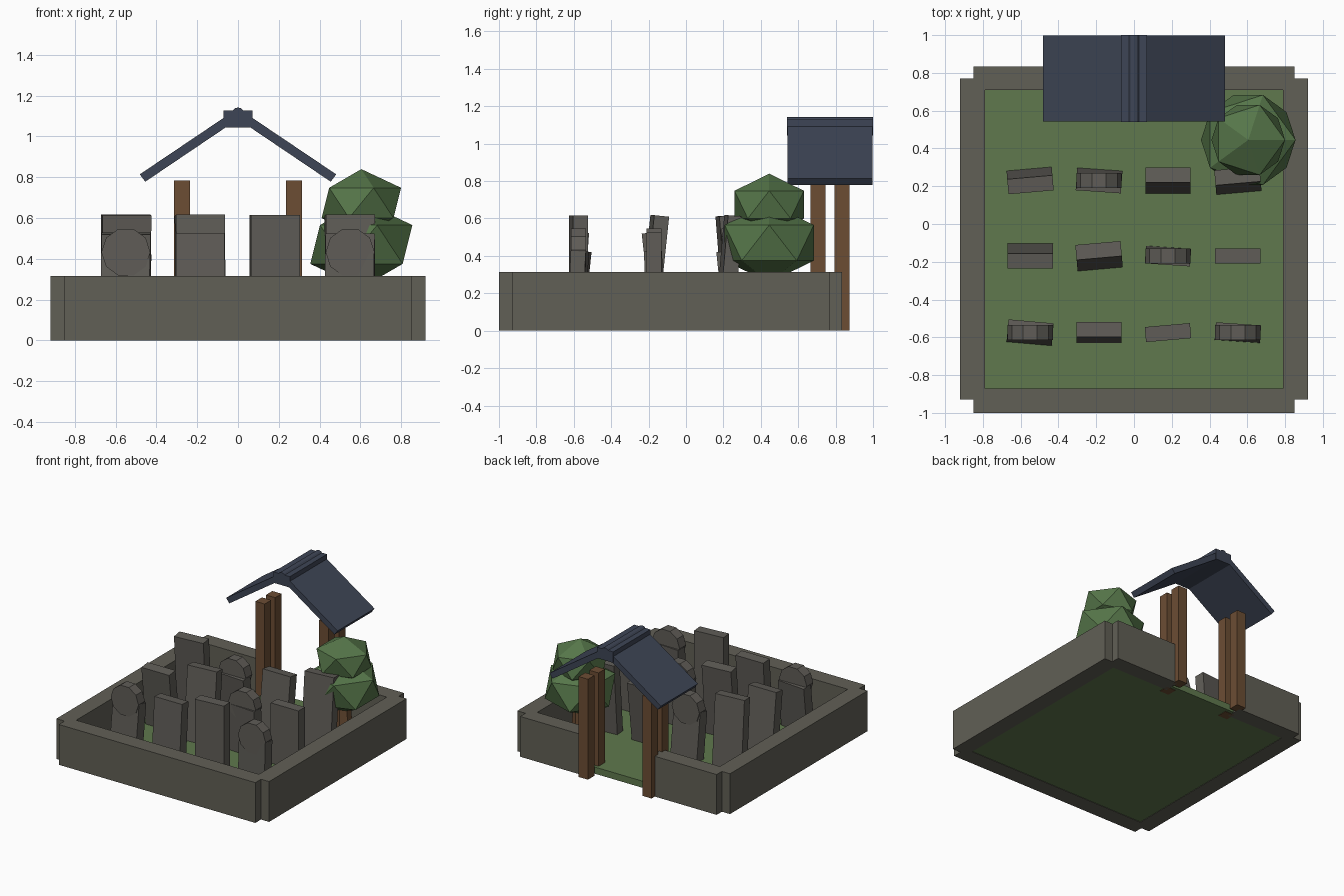
import bpy, bmesh, math
from mathutils import Matrix, Vector

if "Cube" in bpy.data.objects:
    bpy.data.objects.remove(bpy.data.objects["Cube"])


def material(name, rgb):
    m = bpy.data.materials.new(name)
    m.diffuse_color = (*rgb, 1)
    m.use_nodes = True
    m.node_tree.nodes["Principled BSDF"].inputs["Base Color"].default_value = m.diffuse_color
    return m


WALL = material("wall stone", (0.12, 0.115, 0.092))
GRAVE = material("grave stone", (0.115, 0.108, 0.095))
GRASS = material("grass", (0.115, 0.19, 0.075))
LEAF = material("leaf green", (0.092, 0.18, 0.067))
ROOF = material("slate blue", (0.048, 0.06, 0.092))
WOOD = material("wood", (0.15, 0.075, 0.034))


def finish(name, bm, mat):
    bmesh.ops.recalc_face_normals(bm, faces=bm.faces)
    me = bpy.data.meshes.new(name)
    bm.to_mesh(me)
    bm.free()
    me.materials.append(mat)
    ob = bpy.data.objects.new(name, me)
    bpy.context.collection.objects.link(ob)
    return ob


def box(name, mat, x, y, z, rx=0, rz=0):
    """Box from (min, max) ranges, turned about its own centre (degrees)."""
    bm = bmesh.new()
    size = [r[1] - r[0] for r in (x, y, z)]
    bmesh.ops.create_cube(bm, size=1, matrix=Matrix.Diagonal((*size, 1)))
    ob = finish(name, bm, mat)
    ob.location = [(r[0] + r[1]) / 2 for r in (x, y, z)]
    ob.rotation_euler = (math.radians(rx), 0, math.radians(rz))
    return ob


def prism_y(name, mat, pts, y0, y1):
    """Extrude an (x, z) profile along y."""
    bm = bmesh.new()
    f = bm.faces.new([bm.verts.new((x, y0, z)) for x, z in pts])
    ext = bmesh.ops.extrude_face_region(bm, geom=[f])
    for v in ext["geom"]:
        if isinstance(v, bmesh.types.BMVert):
            v.co.y = y1
    return finish(name, bm, mat)


def ngon(x, z, r, n):
    return [(x + r * math.cos(2 * math.pi * i / n),
             z + r * math.sin(2 * math.pi * i / n)) for i in range(n)]


# ground and walls
H = 0.315
box("grass_ground", GRASS, (-0.85, 0.85), (-0.93, 0.77), (0.003, 0.055))
box("front_wall", WALL, (-0.85, 0.85), (-1.0, -0.87), (0, H))
for s, side in ((-1, "left"), (1, "right")):
    box(side + "_wall", WALL, sorted((s * 0.79, s * 0.92)), (-0.93, 0.77), (0, H))
    box(side + "_back_wall", WALL, sorted((s * 0.29, s * 0.85)), (0.71, 0.835), (0, H))
    # gate posts
    for y, end in ((0.705, "inner"), (0.835, "outer")):
        box(f"{side}_{end}_gate_post", WOOD, sorted((s * 0.235, s * 0.315)),
            (y - 0.04, y + 0.04), (0, 0.785))
    # roof slope
    prism_y(side + "_roof_slope", ROOF,
            [(s * 0.455, 0.778), (s * 0.482, 0.814), (s * 0.02, 1.125), (0, 1.085)],
            0.542, 0.998)

# roof ridge
box("roof_ridge", ROOF, (-0.07, 0.07), (0.54, 1.0), (1.043, 1.128))
prism_y("ridge_roll", ROOF, ngon(0, 1.11, 0.032, 12), 0.54, 1.0)

# gravestones: (lean, turn) in degrees for each row and column, three kinds in turn
cols = (-0.55, -0.185, 0.18, 0.55)
rows = (-0.575, -0.17, 0.23)
poses = [[(-6, -5), (-4, 0), (0, 5), (-2, -4)],
         [(6.5, 0), (-6, 5), (2, -4), (0, 0)],
         [(4.5, 5), (6, -4), (-7, 0), (-5, 5)]]
for r, y in enumerate(rows):
    for c, x in enumerate(cols):
        kind = (r * 4 + c) % 3
        top = (0.425, 0.525, 0.615)[kind]
        lean, turn = poses[r][c]
        box(f"gravestone_{r}_{c}", GRAVE, (x - 0.12, x + 0.12),
            (y - 0.04, y + 0.04), (0.045, top), lean, turn)
        if kind == 0:
            prism_y(f"gravestone_round_top_{r}_{c}", GRAVE,
                    ngon(x, 0.432, 0.12, 10), y - 0.04, y + 0.04)

# tree
TX, TY = 0.605, 0.445
bm = bmesh.new()
bmesh.ops.create_cone(bm, cap_ends=True, segments=6, radius1=0.06, radius2=0.05,
                      depth=0.38, matrix=Matrix.Translation((TX, TY, 0.23)))
finish("tree_trunk", bm, WOOD)
for name, z, rad in (("lower_foliage", 0.47, 0.28), ("upper_foliage", 0.674, 0.218)):
    bm = bmesh.new()
    bmesh.ops.create_icosphere(
        bm, subdivisions=1, radius=rad,
        matrix=Matrix.Translation((TX, TY, z)) @ Matrix.Diagonal((1, 1, 0.76, 1)))
    finish(name, bm, LEAF)
